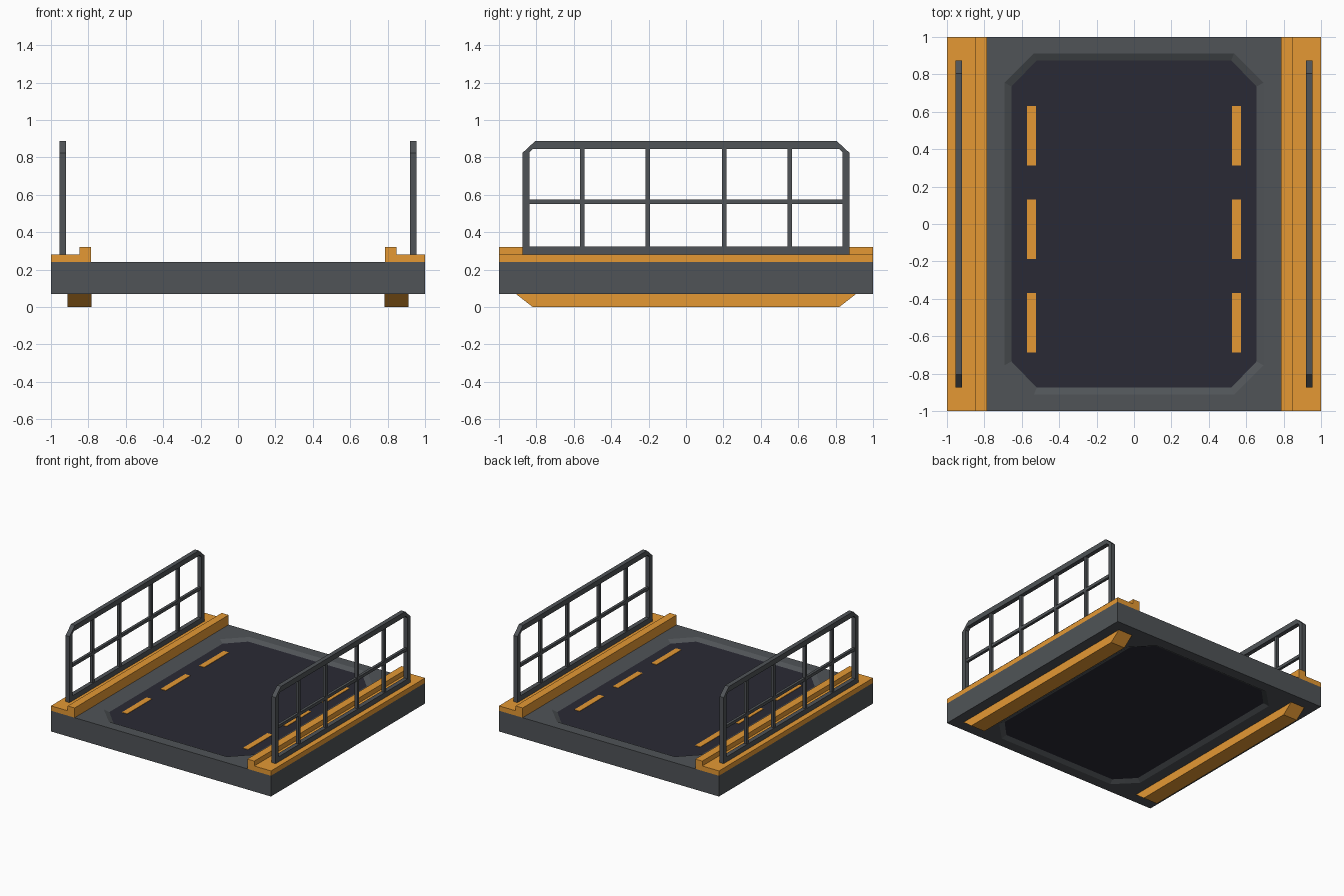
import bpy, bmesh

if "Cube" in bpy.data.objects:
    bpy.data.objects.remove(bpy.data.objects["Cube"])


def material(name, rgb):
    m = bpy.data.materials.new(name)
    m.diffuse_color = (*rgb, 1)
    m.use_nodes = True
    m.node_tree.nodes["Principled BSDF"].inputs["Base Color"].default_value = m.diffuse_color
    return m


ORANGE = material("safety orange", (0.78, 0.317, 0.034))
GREY = material("steel grey", (0.080, 0.088, 0.096))
DARK = material("dark floor", (0.023, 0.023, 0.035))


def finish(name, bm, *mats):
    bmesh.ops.recalc_face_normals(bm, faces=bm.faces[:])
    me = bpy.data.meshes.new(name)
    bm.to_mesh(me)
    bm.free()
    for m in mats:
        me.materials.append(m)
    ob = bpy.data.objects.new(name, me)
    bpy.context.collection.objects.link(ob)
    return ob


def loft(bm, rings, closed=False, caps=True):
    """Skin a list of equal-length point rings."""
    vs = [[bm.verts.new(p) for p in r] for r in rings]
    n = len(vs[0])
    pairs = list(zip(vs, vs[1:])) + ([(vs[-1], vs[0])] if closed else [])
    for a, b in pairs:
        for i in range(n):
            j = (i + 1) % n
            bm.faces.new((a[i], a[j], b[j], b[i]))
    if caps:
        return [bm.faces.new(vs[0]), bm.faces.new(vs[-1])]


def extrude_x(bm, profile, x0, x1):
    loft(bm, [[(x, y, z) for y, z in profile] for x in (x0, x1)])


def box(bm, x0, x1, y0, y1, z0, z1):
    extrude_x(bm, [(y0, z0), (y1, z0), (y1, z1), (y0, z1)], x0, x1)


def mirror_x(ob):
    ob.modifiers.new("mirror", 'MIRROR')
    return ob


# Deck slab with chamfered, sloped recess above and below
def ring(hx, hy, cx, cy, z, square=False):
    mx, my = (hx, hy) if square else ((hx + cx) / 2, (hy + cy) / 2)
    q = [(hx, cy), (mx, my), (cx, hy)]
    pts = (q + [(-x, y) for x, y in q[::-1]]
           + [(-x, -y) for x, y in q] + [(x, -y) for x, y in q[::-1]])
    return [(x, y, z) for x, y in pts]


Z0, Z1, D = 0.07, 0.24, 0.02
inner, outer, edge = (0.655, 0.875, 0.52, 0.735), (0.692, 0.912, 0.535, 0.755), (1, 1, 0.535, 0.755)
bm = bmesh.new()
floors = loft(bm, [ring(*inner, Z0 + D), ring(*outer, Z0), ring(*edge, Z0, True),
                   ring(*edge, Z1, True), ring(*outer, Z1), ring(*inner, Z1 - D)])
for f in floors:
    f.material_index = 1
finish("deck_slab", bm, GREY, DARK)

# Painted lane dashes on the recess floor
bm = bmesh.new()
for y in (-0.528, -0.028, 0.472):
    box(bm, 0.525, 0.573, y - 0.16, y + 0.16, Z1 - D - 0.001, Z1 - D + 0.003)
mirror_x(finish("lane_dashes", bm, ORANGE))

# Stepped side curbs (L profile along y)
curb = [(0.785, 0.24), (1, 0.24), (1, 0.28), (0.848, 0.28), (0.848, 0.32), (0.785, 0.32)]
bm = bmesh.new()
loft(bm, [[(x, y, z) for x, z in curb] for y in (-1, 1)])
mirror_x(finish("side_curb", bm, ORANGE))

# Runners underneath with sloped ends
bm = bmesh.new()
extrude_x(bm, [(-0.82, 0), (0.82, 0), (0.91, Z0), (-0.91, Z0)], 0.783, 0.912)
mirror_x(finish("runner", bm, ORANGE))


# Railing frame: chamfered outline with an opening
def outline(hy, z0, z1, cut_y, cut_z):
    return [(-hy, z0), (hy, z0), (hy, z1 - cut_z), (hy - cut_y, z1),
            (cut_y - hy, z1), (-hy, z1 - cut_z)]


RX0, RX1 = 0.919, 0.955
big = outline(0.875, 0.28, 0.888, 0.07, 0.065)
small = outline(0.838, 0.322, 0.845, 0.02, 0.02)
bm = bmesh.new()
loft(bm, [[(x, y, z) for y, z in p] for p, x in
          ((big, RX0), (big, RX1), (small, RX1), (small, RX0))], closed=True, caps=False)
mirror_x(finish("railing_frame", bm, GREY))

# Railing bars: four uprights and a middle rail
bm = bmesh.new()
for y in (-0.555, -0.205, 0.205, 0.555):
    box(bm, 0.925, 0.949, y - 0.012, y + 0.012, 0.31, 0.86)
box(bm, 0.926, 0.948, -0.85, 0.85, 0.55, 0.575)
mirror_x(finish("railing_bars", bm, GREY))
